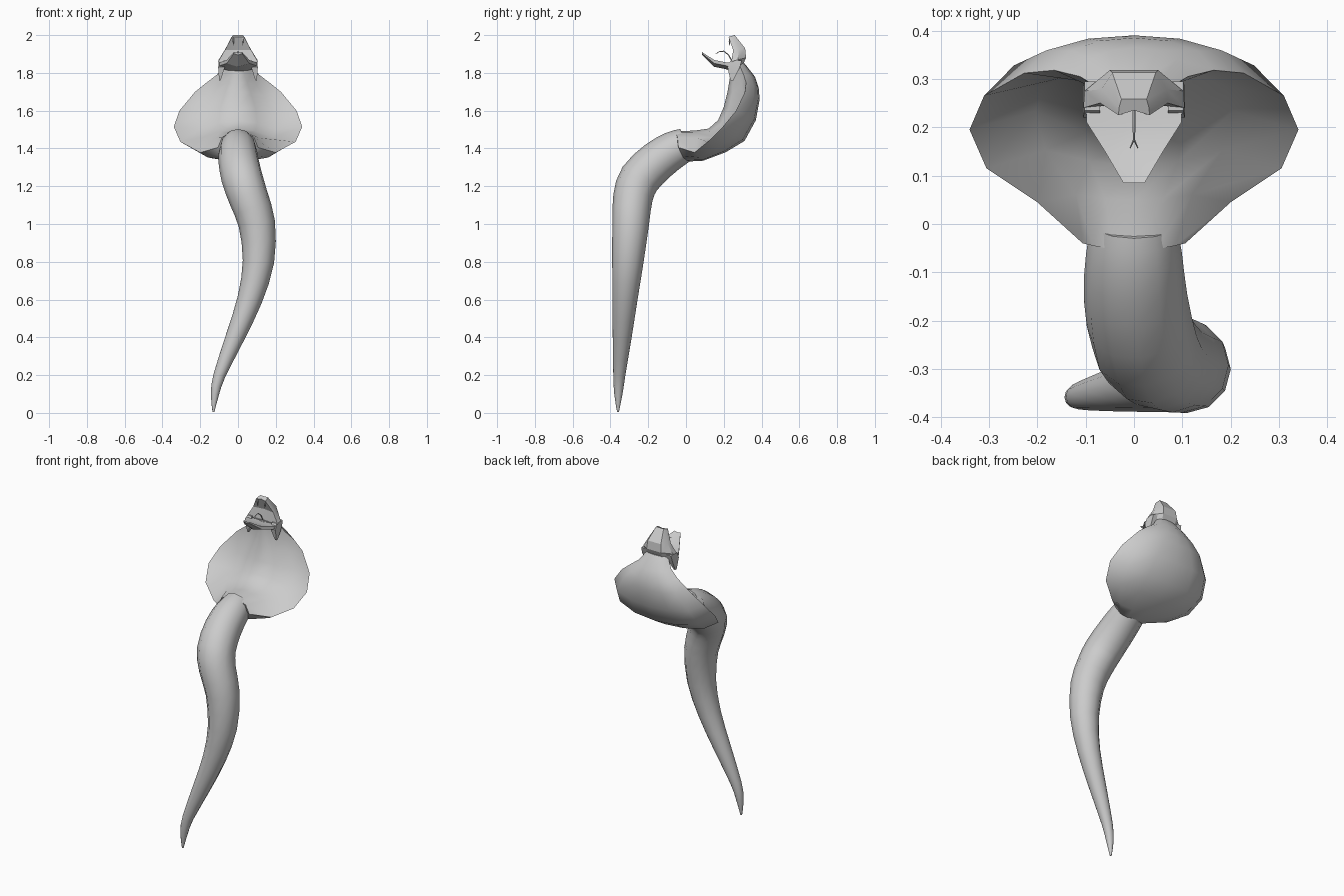
import bpy, bmesh, math
from mathutils import Vector

if "Cube" in bpy.data.objects:
    bpy.data.objects.remove(bpy.data.objects["Cube"])


def loft(name, rings, angle=40):
    """Skin equal-sized closed rings, cap both ends."""
    bm = bmesh.new()
    vs = [[bm.verts.new(p) for p in r] for r in rings]
    n = len(vs[0])
    for a, b in zip(vs, vs[1:]):
        for i in range(n):
            j = (i + 1) % n
            bm.faces.new((a[i], a[j], b[j], b[i]))
    bm.faces.new(vs[0])
    bm.faces.new(vs[-1])
    bmesh.ops.recalc_face_normals(bm, faces=bm.faces)
    me = bpy.data.meshes.new(name)
    bm.to_mesh(me)
    bm.free()
    me.shade_smooth()
    me.set_sharp_from_angle(angle=math.radians(angle))
    ob = bpy.data.objects.new(name, me)
    bpy.context.collection.objects.link(ob)
    return ob


def refine(path):
    """Insert smooth in-between points along a path."""
    p = [Vector(q) for q in path]
    out = [p[0]]
    for i in range(len(p) - 1):
        a, d = p[max(i - 1, 0)], p[min(i + 2, len(p) - 1)]
        out += [(p[i] + p[i + 1]) * .5625 - (a + d) * .0625, p[i + 1]]
    return out


def tube(name, path, sides):
    """Round tube through (x, y, z, radius) points."""
    pts = [Vector(p[:3]) for p in path]
    rings = []
    for i, c in enumerate(pts):
        t = (pts[min(i + 1, len(pts) - 1)] - pts[max(i - 1, 0)]).normalized()
        u = (Vector((1, 0, 0)) - t * t.x).normalized()
        v = t.cross(u)
        rings.append([c + path[i][3] * (u * math.cos(a) + v * math.sin(a))
                      for a in (2 * math.pi * k / sides for k in range(sides))])
    return loft(name, rings)


def mirrored(half):
    """Close a half ring whose first and last points lie on x = 0."""
    return half + [Vector((-p.x, p.y, p.z)) for p in half[-2:0:-1]]


# Tapering tail and body
tube("body", refine([
    (-.13, -.36, .005, .005), (-.122, -.358, .1, .022), (-.098, -.353, .2, .032),
    (-.016, -.338, .4, .05), (.062, -.323, .6, .066), (.108, -.308, .8, .083),
    (.1, -.293, 1.0, .097), (.055, -.281, 1.14, .105), (.022, -.245, 1.24, .11),
    (.003, -.15, 1.335, .107), (0, -.06, 1.395, .099), (0, .0, 1.42, .088)]), 12)

# Hood sections: front centre (y, z), back centre (y, z), rim (x, y, z), hollow depth
hood = [
    ((-.055, 1.49), (-.005, 1.33), (.106, -.04, 1.405), .2),
    ((.05, 1.495), (.09, 1.335), (.20, .045, 1.378), .25),
    ((.12, 1.505), (.21, 1.38), (.305, .115, 1.435), .36),
    ((.17, 1.55), (.31, 1.44), (.34, .195, 1.515), .45),
    ((.20, 1.62), (.37, 1.55), (.31, .265, 1.60), .5),
    ((.22, 1.70), (.39, 1.66), (.227, .312, 1.70), .5),
    ((.228, 1.75), (.385, 1.72), (.165, .318, 1.75), .42),
    ((.235, 1.79), (.365, 1.78), (.112, .305, 1.79), .3),
    ((.24, 1.85), (.31, 1.85), (.07, .28, 1.85), .2)]
rings = []
for k, (f, b, r, dip) in enumerate(hood):
    F, B, R = Vector((0, *f)), Vector((0, *b)), Vector(r)
    X = Vector((r[0], 0, 0))
    valley = F.lerp(B, dip) + X * (.6 if k else .8)
    ridge = F.lerp(B, dip * (.3 if k else .2)) + X * (.3 if k else .4)
    mid = Vector((0, R.y, R.z))
    rings.append(mirrored([F, ridge, valley, R, B.lerp(mid, .4) + X * .8,
                           B.lerp(mid, .09) + X * .42, B]))
loft("hood", rings, 50)

# Upper head, snout raised: z front/back, palate y, back y, half width, crown half width
head = [(1.83, 1.84, .25, .30, .095, .045), (1.86, 1.88, .24, .318, .105, .05),
        (1.92, 1.93, .25, .313, .07, .045), (1.99, 2.0, .225, .258, .032, .026)]
loft("upper_head", [mirrored([
    Vector((0, yf + .01, zf)), Vector((w, yf, zf)), Vector((w * .97, yf * .55 + yb * .45, (zf + zb) / 2)),
    Vector((c, yb, zb)), Vector((0, yb, zb))]) for zf, zb, yf, yb, w, c in head], 25)

# Lower jaw with keeled underside: y, half width, bottom z, top z
jaw = [(.26, .10, 1.80, 1.85), (.21, .098, 1.82, 1.856), (.15, .06, 1.832, 1.868), (.085, .022, 1.895, 1.91)]
loft("lower_jaw", [mirrored([
    Vector((0, y, zb)), Vector((w, y, (zb + zt) / 2)), Vector((w, y, zt)), Vector((0, y, zt - .004))])
    for y, w, zb, zt in jaw], 25)

# Paired cheeks and fangs
for side, s in (("left", -1), ("right", 1)):
    loft(side + "_cheek", [
        [(s * x0, y0, z), (s * x1, y0, z), (s * x1, y1, z), (s * x0, y1, z)]
        for x0, x1, y0, y1, z in ((.092, .10, .235, .25, 1.76), (.07, .105, .22, .285, 1.83),
                                  (.07, .102, .235, .295, 1.865))], 25)
    tube(side + "_fang", [(s * .025, .235, 1.985, .005), (s * .025, .23, 1.965, .004),
                          (s * .025, .23, 1.945, .001)], 5)
    # Tongue fork
    tube(side + "_tongue_tip", [(0, .175, 1.912, .002), (s * .008, .157, 1.90, .001)], 4)

# Tongue
tube("tongue", [(0, .245, 1.86, .003), (0, .225, 1.895, .003), (0, .20, 1.915, .003), (0, .175, 1.912, .002)], 4)
